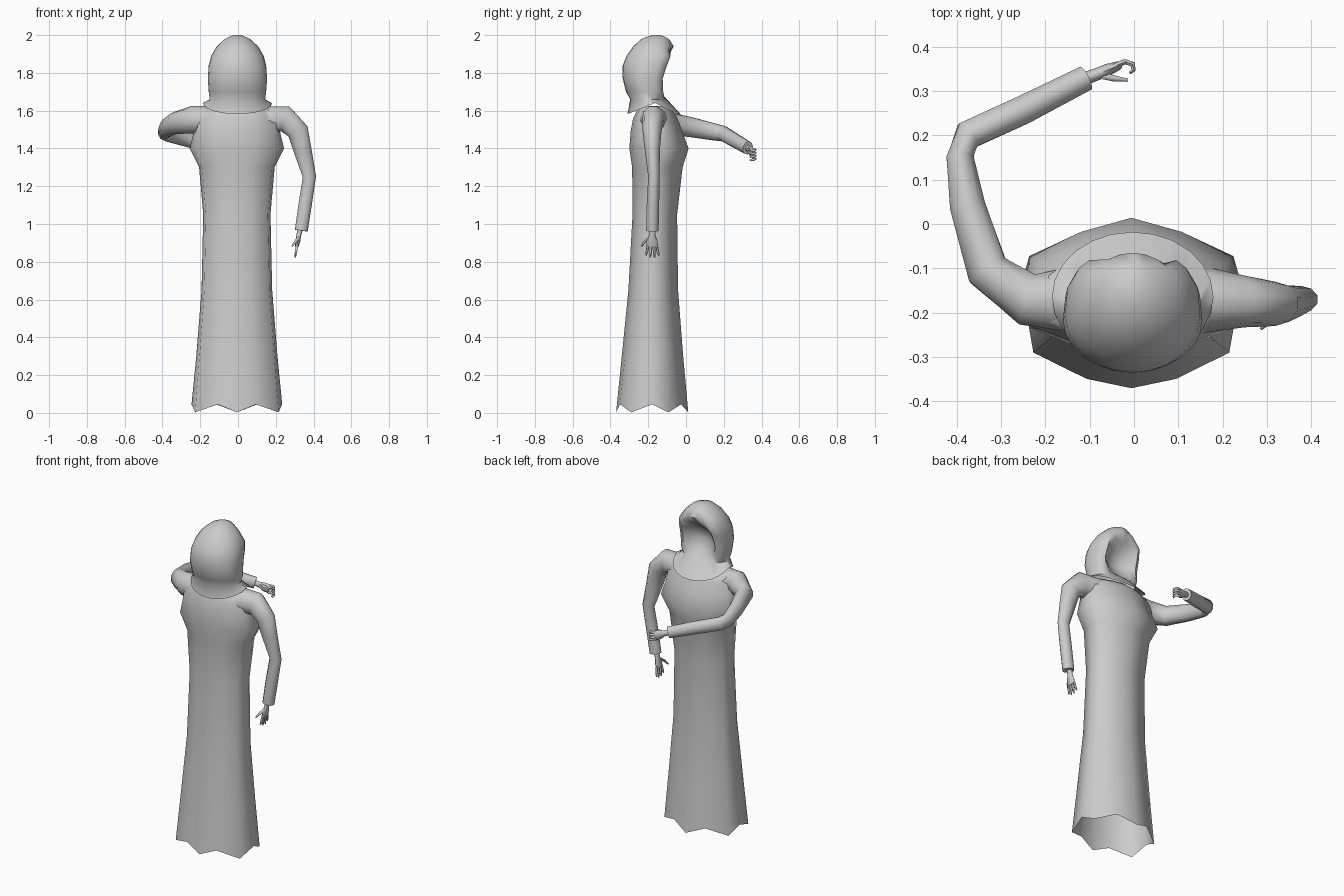
import bpy, bmesh, math
from mathutils import Vector

cloth = bpy.data.materials.new("plain grey")
cloth.diffuse_color = (0.6, 0.6, 0.6, 1)


def loft(name, rings, cap_start=True, cap_end=True):
    """Skin a list of equal-length closed rings."""
    bm = bmesh.new()
    vr = [[bm.verts.new(p) for p in r] for r in rings]
    n = len(vr[0])
    for a, b in zip(vr, vr[1:]):
        for i in range(n):
            j = (i + 1) % n
            bm.faces.new((a[i], a[j], b[j], b[i]))
    if cap_start:
        bm.faces.new(vr[0])
    if cap_end:
        bm.faces.new(vr[-1])
    bmesh.ops.recalc_face_normals(bm, faces=bm.faces)
    me = bpy.data.meshes.new(name)
    bm.to_mesh(me)
    bm.free()
    me.materials.append(cloth)
    ob = bpy.data.objects.new(name, me)
    bpy.context.collection.objects.link(ob)
    bpy.ops.object.select_all(action='DESELECT')
    ob.select_set(True)
    bpy.context.view_layer.objects.active = ob
    bpy.ops.object.shade_smooth_by_angle(angle=math.radians(60))
    return ob


def tube(name, path, ref, sides=10):
    """Elliptical tube; path = (x, y, z, radius along ref, other radius)."""
    pts = [Vector(p[:3]) for p in path]
    rings = []
    for k, p in enumerate(path):
        t = (pts[min(k + 1, len(pts) - 1)] - pts[max(k - 1, 0)]).normalized()
        u = Vector(ref)
        u = (u - t * u.dot(t)).normalized()
        w = t.cross(u)
        rings.append([pts[k] + u * p[3] * math.cos(a) + w * p[4] * math.sin(a)
                      for a in (2 * math.pi * i / sides for i in range(sides))])
    return loft(name, rings)


# Robe: twelve-sided section, zigzag hem, open below
half = [(0, -1), (.42, -.89), (.92, -.58), (1, 0), (.92, .45), (.45, .8), (0, 1)]
plan = half + [(-x, y) for x, y in half[-2:0:-1]]
robe_levels = [  # z, half width, back y, front y
    (0.0, .24, -.37, .012), (.3, .215, -.34, -.015), (.65, .187, -.305, -.042),
    (1.05, .178, -.283, -.047), (1.3, .2, -.285, -.018), (1.4, .25, -.3, .014),
    (1.49, .228, -.293, -.02), (1.56, .22, -.28, -.045), (1.6, .2, -.26, -.07),
    (1.625, .14, -.24, -.1)]
rings = []
for k, (z, w, b, f) in enumerate(robe_levels):
    rings.append([(x * w - .006, (b + f) / 2 + y * (f - b) / 2,
                   z + (.045 if k == 0 and i % 2 else .003 if k == 0 else 0))
                  for i, (x, y) in enumerate(plan)])
loft("robe", rings, cap_start=False)

# Hood: flared collar, neck, then a head with a hollow front
hood_levels = [  # z, half width, back y, front y, hollow depth
    (1.64, .182, -.31, -.018, 0), (1.66, .147, -.295, -.10, 0),
    (1.7, .152, -.318, -.10, .05), (1.77, .157, -.335, -.10, .085),
    (1.84, .152, -.335, -.075, .085), (1.89, .139, -.315, -.058, .04),
    (1.94, .11, -.28, -.065, 0), (1.98, .066, -.235, -.09, 0),
    (2.0, .022, -.18, -.13, 0)]
rings = []
for k, (z, w, b, f, d) in enumerate(hood_levels):
    ring = []
    for i in range(24):
        a = 2 * math.pi * i / 24
        s, c = math.sin(a), math.cos(a)
        drop = (.07 if c > 0 else .058) * abs(c) if k == 0 else 0
        y = c
        if c > 0 and d:
            y = c ** .55  # squarer rim around the hollow
        y = (b + f) / 2 + y * (f - b) / 2
        if c > 0:
            y -= d * max(0, 1 - (s / .72) ** 2)
        ring.append((s * w - .003, y, z - drop))
    rings.append(ring)
loft("hood", rings, cap_start=False)

# Hanging sleeve
Y = (0, 1, 0)
Z = (0, 0, 1)
tube("hanging_sleeve", [
    (.13, -.17, 1.55, .08, .075), (.25, -.175, 1.557, .058, .073),
    (.318, -.18, 1.49, .05, .06), (.342, -.178, 1.39, .04, .05),
    (.378, -.17, 1.25, .03, .037), (.355, -.175, 1.1, .033, .037),
    (.335, -.178, .965, .033, .036)], Y)

# Raised sleeve, bent across the front
tube("raised_sleeve", [
    (-.13, -.17, 1.55, .075, .08), (-.24, -.17, 1.553, .073, .062),
    (-.33, -.105, 1.535, .06, .05), (-.375, .04, 1.51, .052, .042),
    (-.392, .15, 1.487, .045, .032), (-.375, .2, 1.478, .042, .034),
    (-.25, .257, 1.443, .04, .034), (-.11, .328, 1.402, .036, .03)], Z)

# Hanging hand: flat palm and spread fingers
tube("hanging_palm", [
    (.33, -.178, .98, .018, .014), (.322, -.178, .94, .017, .013),
    (.317, -.18, .91, .03, .013), (.311, -.18, .88, .027, .01)], Y, 8)
for i in range(4):
    y = -.201 + i * .015
    tip = -.212 + i * .023
    tube("hanging_finger", [
        (.313, y, .89, .007, .007), (.307, (y + tip) / 2, .855, .007, .007),
        (.303, tip, .822 + .012 * (i in (0, 3)), .004, .004)], Y, 6)
tube("hanging_thumb", [
    (.318, -.195, .925, .009, .009), (.303, -.22, .905, .008, .008),
    (.287, -.236, .882, .004, .004)], Y, 6)

# Raised hand: palm and curled fingers
tube("raised_palm", [
    (-.125, .322, 1.405, .018, .015), (-.085, .337, 1.393, .018, .014),
    (-.06, .347, 1.382, .028, .014), (-.035, .357, 1.373, .028, .01)], Z, 8)
for i in range(4):
    z = 1.396 - i * .016
    tube("raised_finger", [
        (-.045, .355, z, .007, .007), (-.02, .366, z - .003, .007, .007),
        (-.003, .36, z - .007, .007, .007), (-.001, .347, z - .009, .006, .006),
        (-.01, .34, z - .01, .004, .004)], Z, 6)
tube("raised_thumb", [
    (-.075, .335, 1.395, .009, .009), (-.045, .328, 1.396, .008, .008),
    (-.015, .324, 1.388, .004, .004)], Z, 6)
